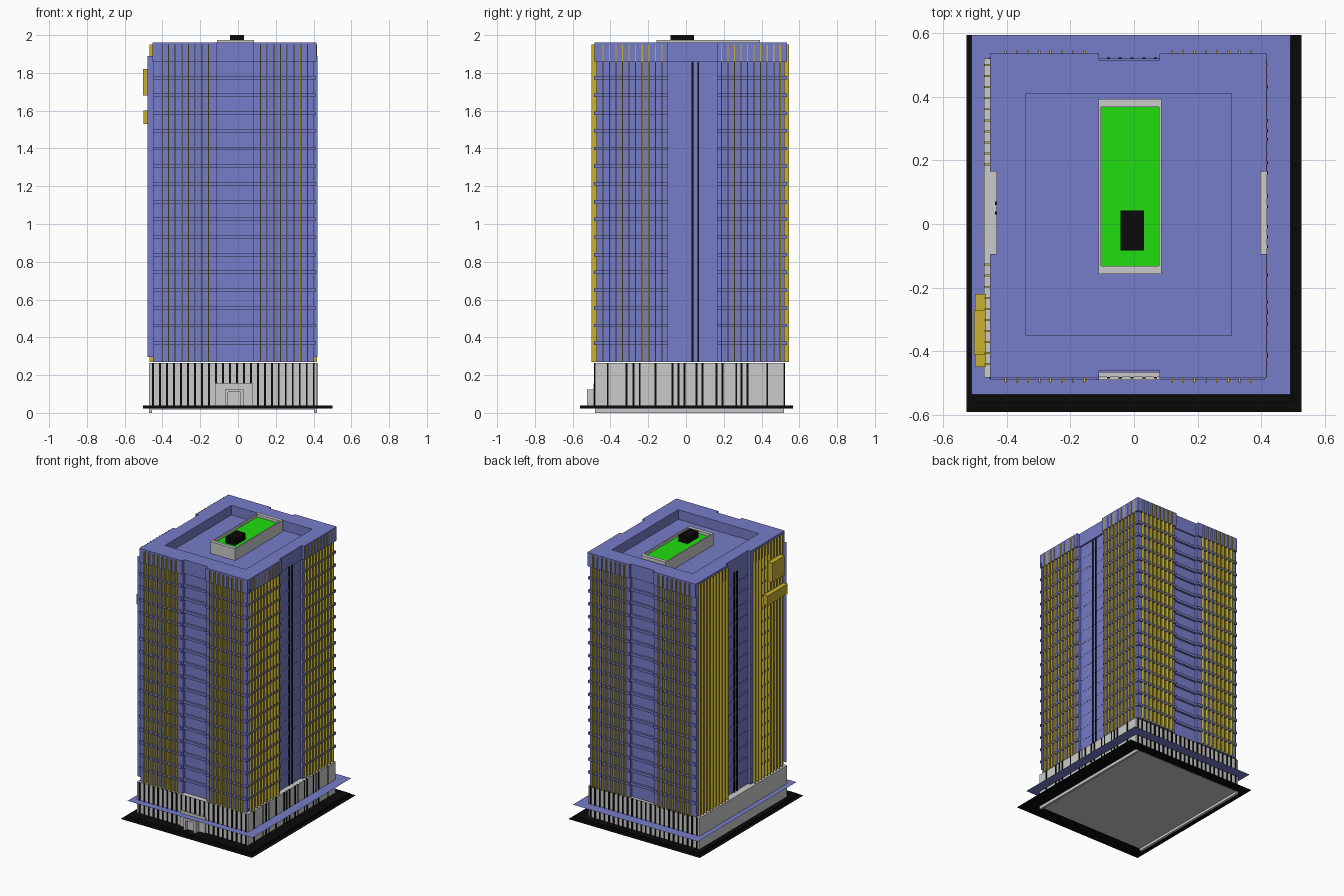
import bpy, bmesh

if "Cube" in bpy.data.objects:
    bpy.data.objects.remove(bpy.data.objects["Cube"])


def material(name, rgb):
    m = bpy.data.materials.new(name)
    m.diffuse_color = (*rgb, 1)
    m.use_nodes = True
    m.node_tree.nodes["Principled BSDF"].inputs["Base Color"].default_value = m.diffuse_color
    return m


BLUE = material("violet_blue", (0.18, 0.20, 0.58))
GOLD = material("gold", (0.58, 0.44, 0.03))
BLACK = material("black", (0.003, 0.003, 0.003))
GREEN = material("green", (0.015, 0.73, 0.005))


def finish(name, bm, mat):
    bmesh.ops.recalc_face_normals(bm, faces=bm.faces)
    me = bpy.data.meshes.new(name)
    bm.to_mesh(me)
    bm.free()
    ob = bpy.data.objects.new(name, me)
    bpy.context.collection.objects.link(ob)
    if mat:
        me.materials.append(mat)
    return ob


def add_prism(bm, outline, z0, z1):
    f = bm.faces.new([bm.verts.new((x, y, z0)) for x, y in outline])
    if z1 > z0:
        top = bmesh.ops.extrude_face_region(bm, geom=[f], use_keep_orig=True)
        verts = [v for v in top["geom"] if isinstance(v, bmesh.types.BMVert)]
        bmesh.ops.translate(bm, verts=verts, vec=(0, 0, z1 - z0))


def boxes(name, items, mat=None):
    """Each item is x0, x1, y0, y1, z0, z1."""
    bm = bmesh.new()
    for a, b, c, d, e, f in items:
        add_prism(bm, [(a, c), (b, c), (b, d), (a, d)], e, f)
    return finish(name, bm, mat)


# Footprint with a shallow notch in the middle of each side
NX0, NX1, NY0, NY1 = -0.11, 0.08, -0.095, 0.165


def notched(x0, x1, y0, y1, l, r, f, b):
    return [(x0, y0), (NX0, y0), (NX0, f), (NX1, f), (NX1, y0), (x1, y0),
            (x1, NY0), (r, NY0), (r, NY1), (x1, NY1), (x1, y1),
            (NX1, y1), (NX1, b), (NX0, b), (NX0, y1), (x0, y1),
            (x0, NY1), (l, NY1), (l, NY0), (x0, NY0)]


def prisms(name, outline, spans, mat):
    bm = bmesh.new()
    for z0, z1 in spans:
        add_prism(bm, outline, z0, z1)
    return finish(name, bm, mat)


# Ground: thin sheet and slab
boxes("ground_sheet", [(-0.527, 0.527, -0.591, 0.594, 0.021, 0.021)], BLACK)
boxes("ground_slab", [(-0.504, 0.499, -0.562, 0.567, 0.022, 0.04)], BLACK)

# Podium
boxes("podium", [(-0.455, 0.402, -0.481, 0.518, 0.018, 0.265)])
boxes("podium_side_walls", [(-0.472, -0.455, -0.483, 0.52, 0, 0.265),
                            (0.402, 0.418, -0.483, 0.52, 0, 0.265)])
slots = []
for i in range(24):
    x = -0.455 + 0.037 * i
    if not -0.125 < x < 0.085:
        slots.append((x, x + 0.01, -0.486, -0.48, 0.04, 0.265))
    else:
        slots.append((x, x + 0.01, -0.486, -0.48, 0.155, 0.265))
    slots.append((x, x + 0.01, 0.515, 0.523, 0.04, 0.265))
for y in (-0.414, -0.314, -0.277, -0.245, -0.161, -0.071, -0.04, -0.008,
          0.055, 0.087, 0.161, 0.193, 0.266, 0.293, 0.325, 0.43):
    slots.append((0.41, 0.421, y - 0.005, y + 0.005, 0.04, 0.265))
boxes("podium_slots", slots, BLACK)

# Entrance
boxes("entrance_surround", [(-0.118, 0.08, -0.49, -0.47, 0.04, 0.155)])
boxes("entrance_porch", [(-0.07, -0.053, -0.525, -0.48, 0.04, 0.125),
                         (0.013, 0.03, -0.525, -0.48, 0.04, 0.125),
                         (-0.053, 0.013, -0.525, -0.48, 0.11, 0.125),
                         (-0.053, 0.013, -0.505, -0.48, 0.04, 0.11)])

# Canopy sheet around the podium
boxes("canopy", [(-0.51, 0.491, -0.535, 0.594, 0.135, 0.135)], BLUE)

# Tower body, floor slabs and crown
prisms("tower_body", notched(-0.45, 0.402, -0.473, 0.522, -0.43, 0.385, -0.452, 0.505),
       [(0.27, 1.88)], BLUE)
prisms("floor_slabs", notched(-0.451, 0.411, -0.488, 0.535, -0.432, 0.386, -0.467, 0.52),
       [(0.36 + 0.0937 * i, 0.378 + 0.0937 * i) for i in range(16)], BLUE)
crown = prisms("crown", notched(-0.452, 0.416, -0.484, 0.535, -0.432, 0.397, -0.46, 0.515),
               [(1.86, 1.96)], BLUE)

# Sunken roof deck
cutter = boxes("roof_cutter", [(-0.34, 0.307, -0.35, 0.41, 1.89, 2.1)])
cutter.hide_render = True
cutter.hide_viewport = True
cut = crown.modifiers.new("deck", "BOOLEAN")
cut.operation = "DIFFERENCE"
cut.solver = "EXACT"
cut.object = cutter

# Vertical fins on all four sides
fins = []
for start in (-0.404, 0.119):
    for i in range(8):
        x = start + 0.0355 * i
        fins.append((x - 0.003, x + 0.003, -0.5, -0.47, 0.27, 1.95))
        fins.append((x - 0.003, x + 0.003, 0.52, 0.545, 0.27, 1.95))
for start in (-0.44, 0.187):
    for i in range(10):
        y = start + 0.0347 * i
        fins.append((0.4, 0.419, y - 0.003, y + 0.003, 0.27, 1.95))
        fins.append((-0.469, -0.445, y - 0.003, y + 0.003, 0.27, 1.95))
boxes("fins", fins, GOLD)

# Thin glass edges beside the front corners
bm = bmesh.new()
for a, b in ((-0.478, -0.45), (0.402, 0.422)):
    bm.faces.new([bm.verts.new((x, -0.465, z))
                  for x, z in ((a, 0.295), (b, 0.295), (b, 1.89), (a, 1.89))])
finish("glass_edges", bm, BLUE)

# Dark mullions in the side recesses
boxes("recess_mullions",
      [(x, x + 0.01, y - 0.005, y + 0.005, 0.27, 1.86)
       for x in (-0.436, 0.38) for y in (0.035, 0.065)], BLACK)

# Roof planter and plant room
X0, X1, Y0, Y1, T = -0.112, 0.086, -0.157, 0.393, 0.008
boxes("roof_planter_rim", [(X0, X0 + T, Y0, Y1, 1.885, 1.975),
                           (X1 - T, X1, Y0, Y1, 1.885, 1.975),
                           (X0 + T, X1 - T, Y0, Y0 + 0.025, 1.885, 1.975),
                           (X0 + T, X1 - T, Y1 - 0.025, Y1, 1.885, 1.975)])
boxes("roof_lawn", [(X0 + T, X1 - T, Y0 + 0.025, Y1 - 0.025, 1.885, 1.955)], GREEN)
boxes("plant_room", [(-0.042, 0.032, -0.083, 0.042, 1.95, 2.0)], BLACK)

# Plain panels high on the left side
boxes("wall_panels", [(-0.503, -0.465, -0.41, -0.27, 1.68, 1.82),
                      (-0.5, -0.465, -0.45, -0.22, 1.53, 1.6)], GOLD)
